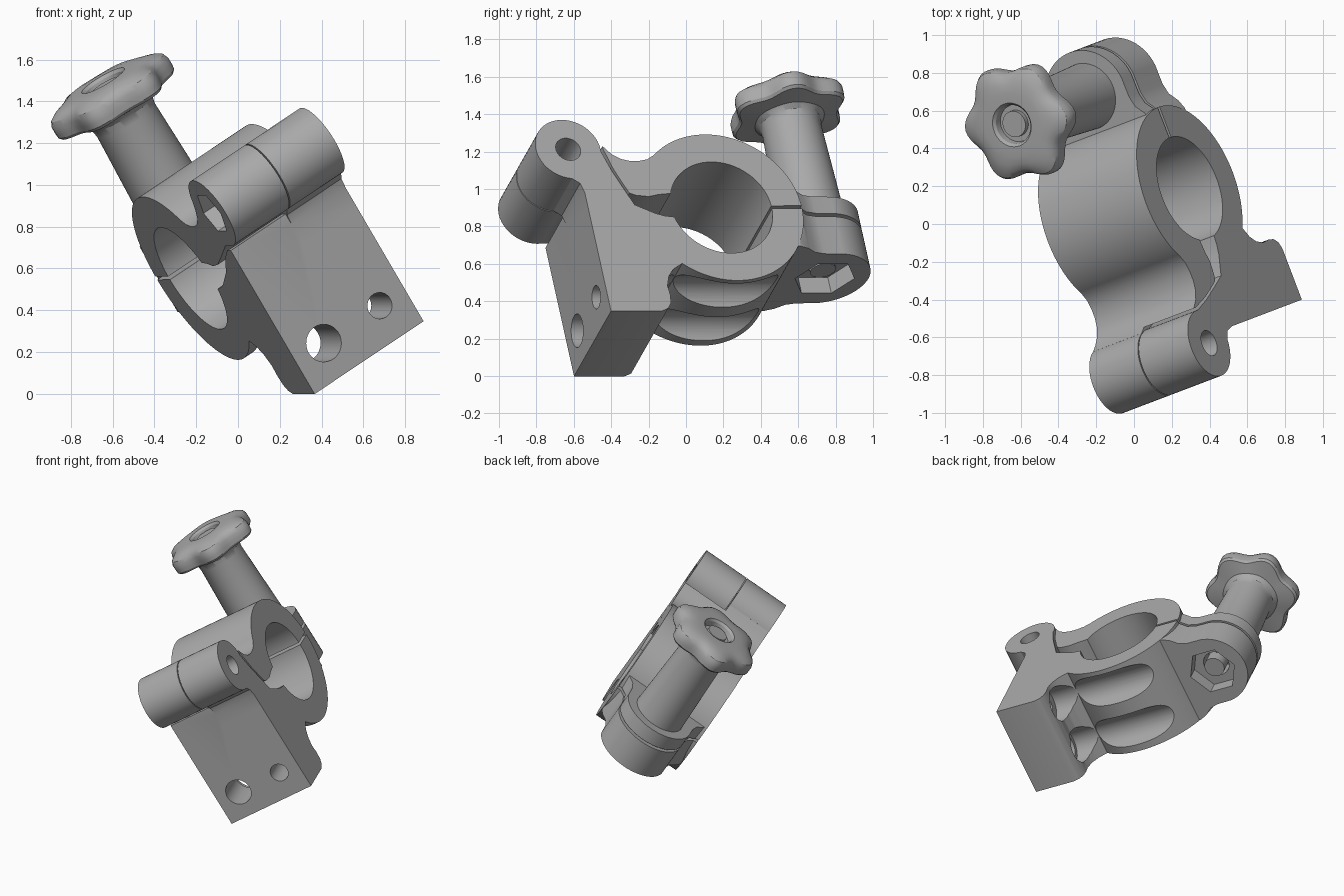
import bpy, bmesh, math
from mathutils import Matrix, Vector

if "Cube" in bpy.data.objects:
    bpy.data.objects.remove(bpy.data.objects["Cube"])

# Part frame: x = hinge to knob, y = along the knob shaft, z = along the bore
yaw, tilt = math.radians(20.8), math.radians(32)
flat = Vector((math.cos(yaw), math.sin(yaw), 0))
up = Vector((0, 0, 1))
bore_dir = flat * math.cos(tilt) + up * math.sin(tilt)
shaft_dir = up * math.cos(tilt) - flat * math.sin(tilt)
long_dir = shaft_dir.cross(bore_dir)
FRAME = Matrix((long_dir, shaft_dir, bore_dir)).transposed().to_4x4()

grey = bpy.data.materials.new("plain grey")
grey.use_nodes = True
COLOUR = (0.4, 0.4, 0.4, 1)
grey.diffuse_color = COLOUR
grey.node_tree.nodes["Principled BSDF"].inputs["Base Color"].default_value = COLOUR

LO, HI, MID = 0.11, 0.768, 0.44       # width of the clamp
RING, R_OUT, R_BORE = (0.073, 0.583), 0.46, 0.287
HINGE, R_HINGE = (-0.73, 0.95), 0.185
BOLT = (0.72, MID)


def make(name, bm):
    bmesh.ops.recalc_face_normals(bm, faces=bm.faces)
    mesh = bpy.data.meshes.new(name)
    bm.to_mesh(mesh)
    bm.free()
    mesh.materials.append(grey)
    obj = bpy.data.objects.new(name, mesh)
    obj.matrix_world = FRAME
    bpy.context.collection.objects.link(obj)
    return obj


def arc(centre, r, a0, a1, n):
    steps = [math.radians(a0 + (a1 - a0) * i / n) for i in range(n + 1)]
    return [(centre[0] + r * math.cos(a), centre[1] + r * math.sin(a)) for a in steps]


def prism(name, outline, lo, hi, axis="z"):
    place = {"z": lambda p, t: (p[0], p[1], t),
             "y": lambda p, t: (p[0], t, p[1]),
             "x": lambda p, t: (t, p[0], p[1])}[axis]
    bm = bmesh.new()
    low = [bm.verts.new(place(p, lo)) for p in outline]
    high = [bm.verts.new(place(p, hi)) for p in outline]
    bm.faces.new(low)
    bm.faces.new(high)
    n = len(outline)
    for i in range(n):
        j = (i + 1) % n
        bm.faces.new((low[i], low[j], high[j], high[i]))
    return make(name, bm)


def rod(name, centre, r, lo, hi, axis="z", sides=48):
    step = 360 / sides
    return prism(name, arc(centre, r, 0, 360 - step, sides - 1), lo, hi, axis)


def combine(obj, tool, operation):
    mod = obj.modifiers.new("combine", "BOOLEAN")
    mod.operation, mod.solver, mod.object = operation, "EXACT", tool
    deps = bpy.context.evaluated_depsgraph_get()
    mesh = bpy.data.meshes.new_from_object(obj.evaluated_get(deps))
    obj.modifiers.clear()
    obj.data = mesh
    bpy.data.objects.remove(tool)


def join(obj, *tools):
    for tool in tools:
        combine(obj, tool, "UNION")


def cut(obj, *tools):
    for tool in tools:
        combine(obj, tool, "DIFFERENCE")


# Rounded lug plan shared by both clamp halves
side = [(0.40, HI - 0.002), (0.48, HI - 0.002), (0.53, 0.745), (0.58, 0.705), (0.64, 0.69)]
lug_plan = (side + arc(BOLT, 0.25, 84, -84, 28)
            + [(u, 2 * MID - w) for u, w in reversed(side)])

# Lower jaw with mounting block
block = [(-0.69, -0.07), (-0.40, -0.07), (-0.36, -0.053), (-0.337, -0.02), (-0.33, 0.03),
         (-0.335, 0.09), (-0.315, 0.15), (-0.28, 0.195)]
top = [(-0.26, 0.53), (-0.31, 0.545), (-0.45, 0.615), (-0.56, 0.70), (-0.64, 0.74), (-0.69, 0.74)]
lower = prism("lower_jaw", block + arc(RING, R_OUT, 230, 359, 60)
              + arc(RING, R_BORE, 358.5, 192, 60) + top, LO, HI)
web = [(-0.69, 0.58), (-0.69, 0.68), (-0.705, 0.735), (-0.75, 0.77), (-0.80, 0.79), (-0.73, 0.95),
       (-0.547, 0.94), (-0.51, 0.82), (-0.47, 0.72), (-0.42, 0.60)]
join(lower,
     prism("web", web, MID, HI),
     rod("knuckle", HINGE, R_HINGE, MID, HI),
     prism("lug", lug_plan, 0.34, 0.575, "y"))
for w, r in ((0.279, 0.09), (0.617, 0.063)):
    cut(lower,
        rod("screw_hole", (0.112, w), r, -0.8, -0.2, "x"),
        rod("screw_groove", (0.11, w), 0.12, -0.41, 0.45, "x"))
cut(lower,
    rod("pin_hole", HINGE, 0.07, 0, 1),
    rod("nut_recess", BOLT, 0.17, 0.2, 0.44, "y", 6),
    rod("bolt_hole", BOLT, 0.09, 0.2, 0.7, "y"))

# Upper jaw with hinge arm
arm_top = [(-0.29, 0.887), (-0.34, 0.876), (-0.39, 0.876), (-0.44, 0.888), (-0.49, 0.92),
           (-0.53, 0.97), (-0.555, 1.01), (-0.73, 0.96)]
arm_low = [(-0.73, 0.77), (-0.65, 0.765), (-0.50, 0.70), (-0.40, 0.66), (-0.33, 0.652), (-0.27, 0.665)]
upper = prism("upper_jaw", arc(RING, R_OUT, 1.5, 134, 60) + arm_top + arm_low
              + arc(RING, R_BORE, 162, 2, 60), LO, HI)
gap = [(-1.1, 0.5), (-1.1, 1.2), (-0.53, 1.2), (-0.53, 0.95), (-0.495, 0.82), (-0.455, 0.72),
       (-0.42, 0.64), (-0.40, 0.5)]
cut(upper, prism("knuckle_gap", gap, MID - 0.006, 1))
join(upper,
     rod("barrel", HINGE, R_HINGE, LO, MID - 0.006),
     prism("lug", lug_plan, 0.595, 0.70, "y"))
cut(upper,
    rod("pin_hole", HINGE, 0.07, 0, 1),
    rod("pin_recess", HINGE, 0.115, 0, LO + 0.09, "z", 6),
    rod("bolt_hole", BOLT, 0.09, 0.5, 0.9, "y"))

# Lobed knob and tapered shaft: radius, height, lobe strength
rings = [(0.05, 0.69, 0), (0.18, 0.69, 0), (0.16, 1.27, 0), (0.167, 1.31, 0), (0.19, 1.335, 0.01),
         (0.25, 1.345, 0.06), (0.285, 1.35, 0.09), (0.298, 1.365, 0.09), (0.3, 1.39, 0.09),
         (0.3, 1.425, 0.09), (0.29, 1.452, 0.085), (0.262, 1.473, 0.07), (0.22, 1.487, 0.03),
         (0.17, 1.493, 0), (0.118, 1.493, 0), (0.105, 1.478, 0), (0.1, 1.44, 0), (0.05, 1.44, 0)]
bm = bmesh.new()
N = 72
loops = []
for r, h, lobe in rings:
    loop = []
    for i in range(N):
        a = 2 * math.pi * i / N
        rr = r * (1 + lobe * math.cos(6 * (a - math.radians(42))))
        loop.append(bm.verts.new((BOLT[0] + rr * math.cos(a), h, BOLT[1] + rr * math.sin(a))))
    loops.append(loop)
for a, b in zip(loops, loops[1:]):
    for i in range(N):
        j = (i + 1) % N
        bm.faces.new((a[i], a[j], b[j], b[i]))
bm.faces.new(loops[0])
bm.faces.new(loops[-1])
knob = make("knob", bm)

# Clamping bolt
bolt = rod("clamp_bolt", BOLT, 0.07, 0.39, 1.47, "y")

for obj in (lower, upper, knob, bolt):
    bpy.ops.object.select_all(action="DESELECT")
    obj.select_set(True)
    bpy.context.view_layer.objects.active = obj
    bpy.ops.object.shade_smooth_by_angle(angle=math.radians(32))
